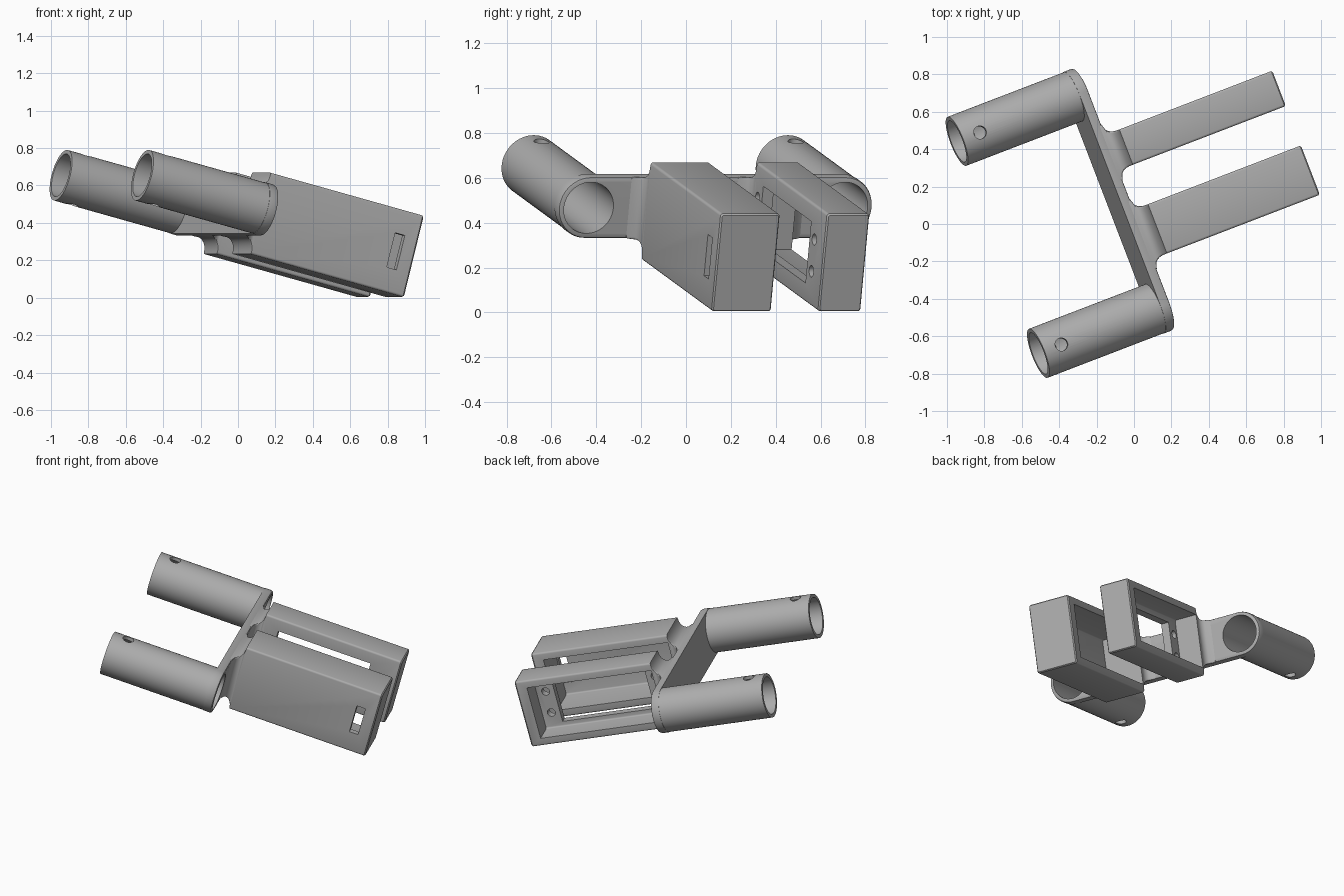
import bpy, bmesh, math
from mathutils import Matrix, Vector

cube = bpy.data.objects.get("Cube")
if cube:
    bpy.data.objects.remove(cube)

# Local frame: x along the tubes, y along the crossbar, z up; then pitched and turned
PLACE = (Matrix.Rotation(math.radians(21), 4, 'Z')
         @ Matrix.Rotation(math.radians(14.7), 4, 'Y')
         @ Matrix.Translation((0, 0.145, 0.449)))

grey = bpy.data.materials.new("mid_grey")
grey.use_nodes = True
grey.diffuse_color = (0.42, 0.42, 0.42, 1)
grey.node_tree.nodes["Principled BSDF"].inputs["Base Color"].default_value = grey.diffuse_color


def loft(name, rings):
    """Skin a list of closed rings and cap both ends."""
    bm = bmesh.new()
    loops = [[bm.verts.new(p) for p in ring] for ring in rings]
    n = len(loops[0])
    for a, b in zip(loops, loops[1:]):
        for i in range(n):
            bm.faces.new((a[i], a[(i + 1) % n], b[(i + 1) % n], b[i]))
    bm.faces.new(loops[0])
    bm.faces.new(loops[-1])
    bmesh.ops.recalc_face_normals(bm, faces=bm.faces)
    mesh = bpy.data.meshes.new(name)
    bm.to_mesh(mesh)
    bm.free()
    mesh.materials.append(grey)
    obj = bpy.data.objects.new(name, mesh)
    bpy.context.collection.objects.link(obj)
    return obj


def rounded(x, y0, y1, hz, r, seg=3):
    """Rounded rectangle across the x axis."""
    pts = []
    for q, (cy, cz) in enumerate(((y1 - r, hz - r), (y0 + r, hz - r),
                                  (y0 + r, r - hz), (y1 - r, r - hz))):
        for k in range(seg + 1):
            a = math.pi / 2 * (q + k / seg)
            pts.append((x, cy + r * math.cos(a), cz + r * math.sin(a)))
    return pts


def block(x0, x1, y0, y1, hz, r=0.01, cz=0):
    obj = loft("cutter", [rounded(x, y0, y1, hz, r) for x in (x0, x1)])
    obj.data.transform(Matrix.Translation((0, 0, cz)))
    return obj


def rod(name, centre, axis, r, length, n=64):
    rings = [[(s * length / 2, r * math.cos(math.tau * i / n), r * math.sin(math.tau * i / n))
              for i in range(n)] for s in (-1, 1)]
    obj = loft(name, rings)
    turn = Vector((1, 0, 0)).rotation_difference(Vector(axis)).to_matrix().to_4x4()
    obj.data.transform(Matrix.Translation(centre) @ turn)
    return obj


def cut(obj, cutters):
    """Subtract each cutter, bake the result and drop the cutters."""
    for c in cutters:
        c.hide_render = True
        mod = obj.modifiers.new("cut", 'BOOLEAN')
        mod.operation, mod.solver, mod.object = 'DIFFERENCE', 'EXACT', c
    bpy.context.view_layer.update()
    baked = bpy.data.meshes.new_from_object(
        obj.evaluated_get(bpy.context.evaluated_depsgraph_get()))
    obj.modifiers.clear()
    obj.data = baked
    for c in cutters:
        bpy.data.objects.remove(c)
    return obj


TUBE_Y, TUBE_R, BORE_R = 0.607, 0.14, 0.118
BAR_BACK, BAR_FRONT, BAR_H = -0.18, -0.125, 0.142
FILLET, BOX_H, BOX_END = 0.06, 0.225, 0.842
parts = []

# Crossbar: pill-shaped plate with softened front edge, bored for the tubes
span = TUBE_Y + BAR_H
bar = loft("crossbar", [rounded(x, -span + d, span - d, BAR_H - d, BAR_H - d - 0.0005, 20)
                        for x, d in ((BAR_BACK, 0), (BAR_FRONT - 0.015, 0),
                                     (BAR_FRONT - 0.004, 0.004), (BAR_FRONT, 0.015))])
parts.append(cut(bar, [rod("cutter", (-0.15, s * TUBE_Y, 0), (1, 0, 0), BORE_R, 0.3)
                       for s in (-1, 1)]))

# Tubes with a pin hole through top and bottom
for side, s in (("left", 1), ("right", -1)):
    back, front = -0.868, BAR_BACK + 0.001
    tube = rod(side + "_tube", ((back + front) / 2, s * TUBE_Y, 0), (1, 0, 0),
               TUBE_R, front - back)
    parts.append(cut(tube, [rod("cutter", (-0.5, s * TUBE_Y, 0), (1, 0, 0), BORE_R, 1.5),
                            rod("cutter", (-0.767, s * TUBE_Y, 0), (0, 0, 1), 0.035, 0.5, 32)]))


def housing(name, y0, y1):
    """Long box that flares into the crossbar through a concave fillet."""
    rings = [rounded(BAR_FRONT - 0.03, y0 - FILLET, y1 + FILLET, BAR_H - 0.001, 0.012)]
    for k in range(9):
        sb = math.sin(math.pi / 2 * k / 8)
        cb = math.cos(math.pi / 2 * k / 8)
        off = FILLET * (1 - math.sqrt(1 - (1 - sb) ** 2))
        rings.append(rounded(BAR_FRONT + FILLET * sb, y0 - off, y1 + off,
                             BAR_H + (BOX_H - BAR_H) * (1 - cb), 0.012))
    rings.append(rounded(BOX_END - 0.008, y0, y1, BOX_H, 0.012))
    rings.append(rounded(BOX_END, y0 + 0.006, y1 - 0.006, BOX_H - 0.006, 0.008))
    return loft(name, rings)


# Right housing: deep pocket with a closed outer wall and a slot near the end
parts.append(cut(housing("right_housing", -0.355, -0.073),
                 [block(-0.06, 0.77, -0.315, 0.1, 0.175),
                  block(0.705, 0.762, -0.5, -0.2, 0.095, 0.002)]))

# Left housing: pocket over a plate with a window and four screw holes
parts.append(cut(housing("left_housing", 0.153, 0.355),
                 [block(-0.06, 0.77, 0.205, 0.5, 0.175),
                  block(0.037, 0.653, 0.05, 0.3, 0.142)]
                 + [rod("cutter", (x, 0.18, z), (0, 1, 0), 0.026, 0.2, 24)
                    for x in (-0.02, 0.71) for z in (-0.073, 0.073)]))

# Place everything and shade smoothly with sharp edges kept
bpy.ops.object.select_all(action='DESELECT')
for obj in parts:
    obj.matrix_world = PLACE
    obj.select_set(True)
bpy.context.view_layer.objects.active = parts[0]
bpy.ops.object.shade_smooth_by_angle(angle=math.radians(35))
